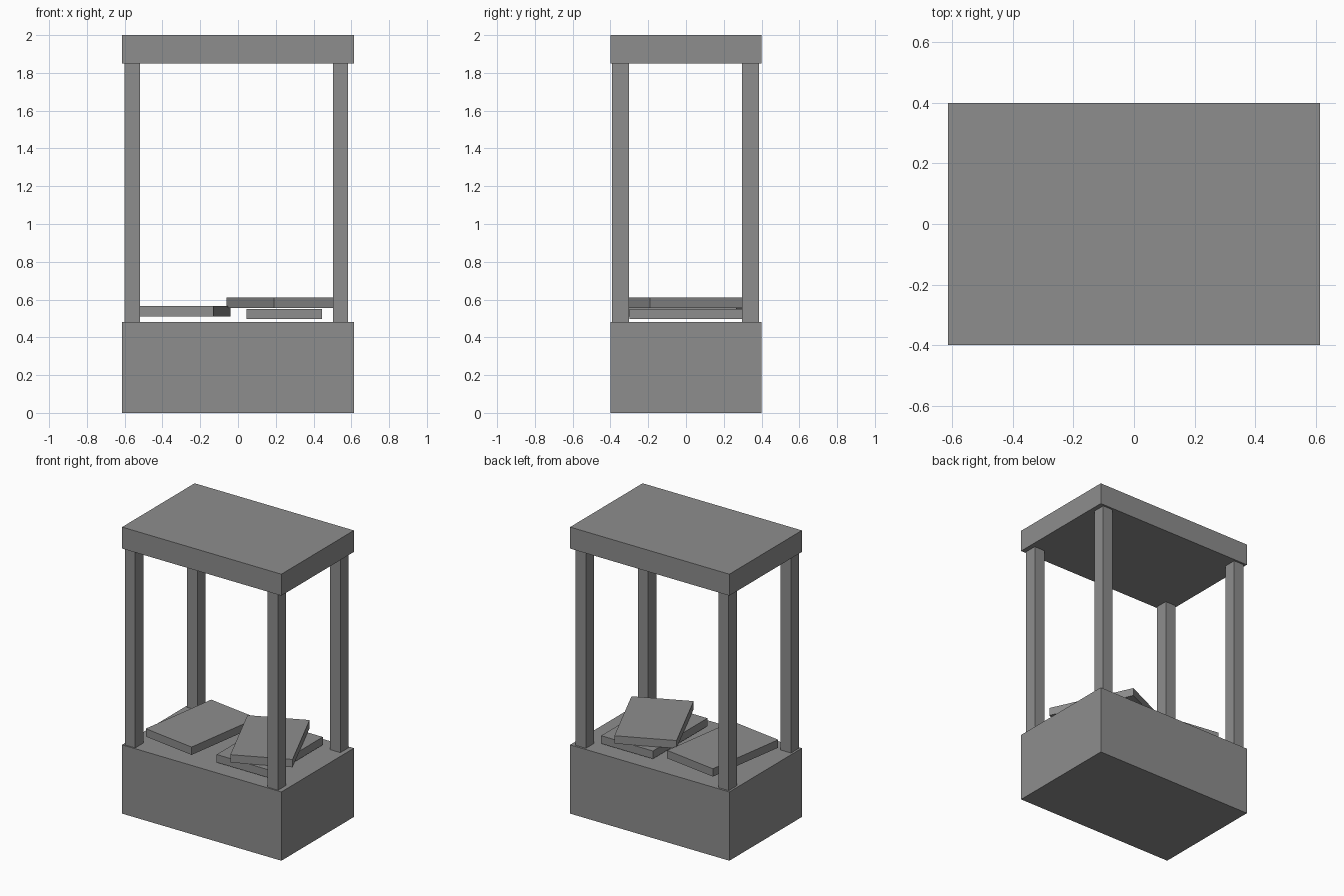
import bpy
from math import radians

cube = bpy.data.objects.get("Cube")
if cube:
    bpy.data.objects.remove(cube, do_unlink=True)

grey = bpy.data.materials.new("mid_grey")
grey.use_nodes = True
grey.diffuse_color = (0.27, 0.27, 0.27, 1)
grey.node_tree.nodes["Principled BSDF"].inputs["Base Color"].default_value = grey.diffuse_color


def block(name, centre, size, bottom, top, turn=0):
    """Flat-faced box with a footprint, bottom and top height, and turn about z."""
    bpy.ops.mesh.primitive_cube_add(
        size=1, location=(*centre, (bottom + top) / 2), rotation=(0, 0, radians(turn)))
    obj = bpy.context.object
    obj.name = name
    obj.scale = (*size, top - bottom)
    bpy.ops.object.transform_apply(location=False, rotation=False, scale=True)
    obj.data.materials.append(grey)
    return obj


# Counter and roof
BASE_TOP, ROOF_BOTTOM = 0.48, 1.85
block("counter", (0, 0), (1.23, 0.8), 0, BASE_TOP)
block("roof", (0, 0), (1.23, 0.8), ROOF_BOTTOM, 2)

# Corner posts
for side, x in (("right", -0.56), ("left", 0.543)):
    for end, y in (("front", -0.346), ("back", 0.341)):
        block(f"{end}_{side}_post", (x, y), (0.08, 0.09), BASE_TOP, ROOF_BOTTOM)

# Loose slabs lying just above the counter
SLAB, THICK = (0.4, 0.6), 0.055
for name, x, z, turn in (("right_slab", -0.283, 0.511, -8.6),
                         ("lower_left_slab", 0.245, 0.496, 0),
                         ("upper_left_slab", 0.247, 0.555, 24.6)):
    block(name, (x, 0), SLAB, z, z + THICK, turn)
